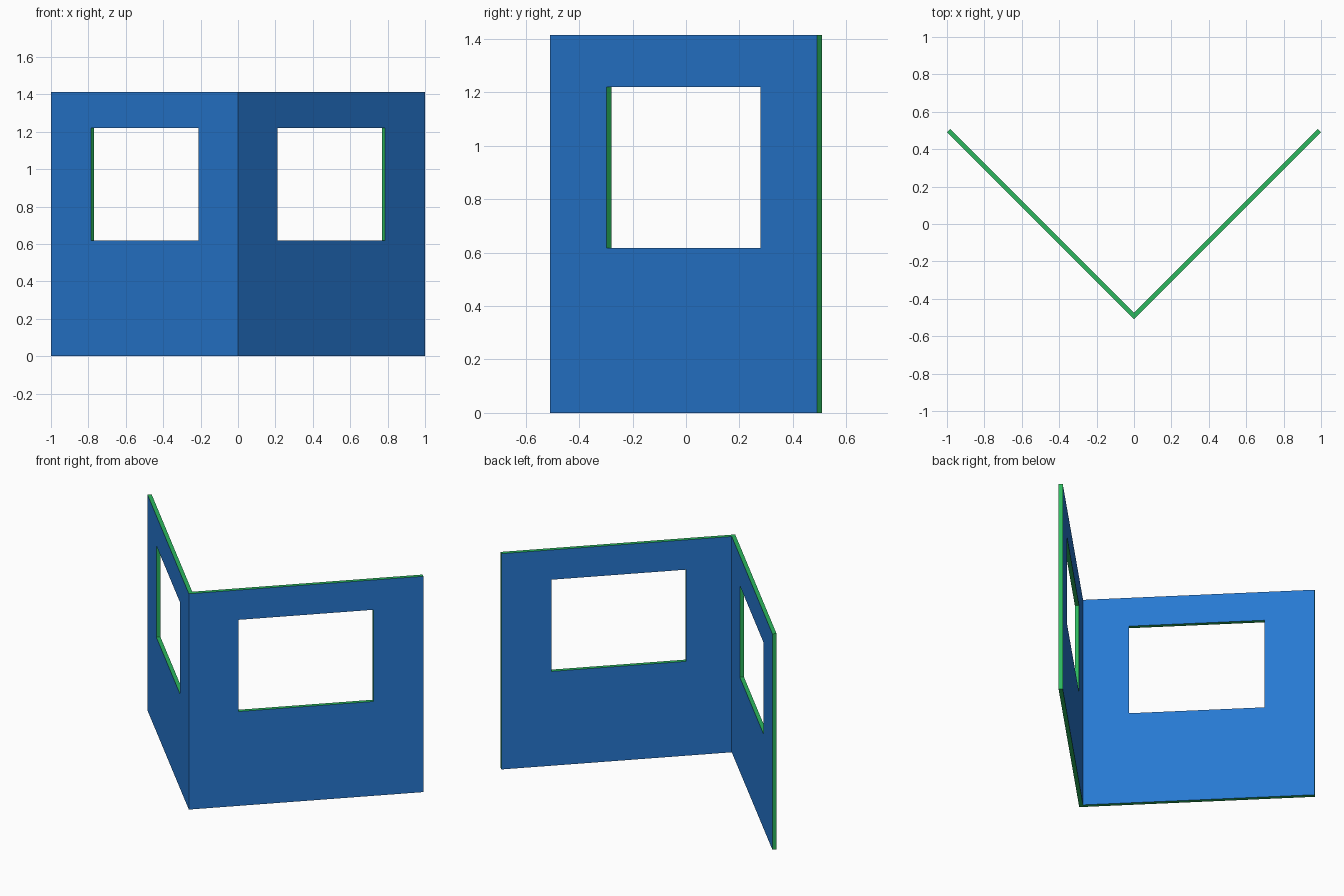
import bpy

default = bpy.data.objects.get("Cube")
if default:
    bpy.data.objects.remove(default, do_unlink=True)


def make_material(name, rgb):
    mat = bpy.data.materials.new(name)
    mat.use_nodes = True
    color = (*rgb, 1.0)
    mat.diffuse_color = color
    mat.node_tree.nodes["Principled BSDF"].inputs["Base Color"].default_value = color
    return mat


blue = make_material("blue_face", (0.02, 0.19, 0.64))
green = make_material("green_edge", (0.025, 0.47, 0.11))

# Outer skin of one panel: a three by three grid with the window cell left open
CORNER_Y = -0.509
THICKNESS = 0.025
x_lines = (0, 0.212, 0.787, 1)
z_lines = (0, 0.618, 1.219, 1.414)

verts = [(x, CORNER_Y + x, z) for z in z_lines for x in x_lines]
faces = []
for row in range(3):
    for col in range(3):
        if (row, col) != (1, 1):
            a = row * 4 + col
            faces.append((a, a + 1, a + 5, a + 4))

mesh = bpy.data.meshes.new("folded_wall")
mesh.from_pydata(verts, [], faces)
mesh.materials.append(blue)
mesh.materials.append(green)
wall = bpy.data.objects.new("folded_wall", mesh)
bpy.context.collection.objects.link(wall)

# Second panel, joined along the front corner
mirror = wall.modifiers.new("second_panel", "MIRROR")
mirror.use_axis = (True, False, False)
mirror.use_clip = True

# Wall thickness with green cut edges and window reveals
solid = wall.modifiers.new("thickness", "SOLIDIFY")
solid.thickness = THICKNESS
solid.offset = -1
solid.use_even_offset = True
solid.material_offset_rim = 1
